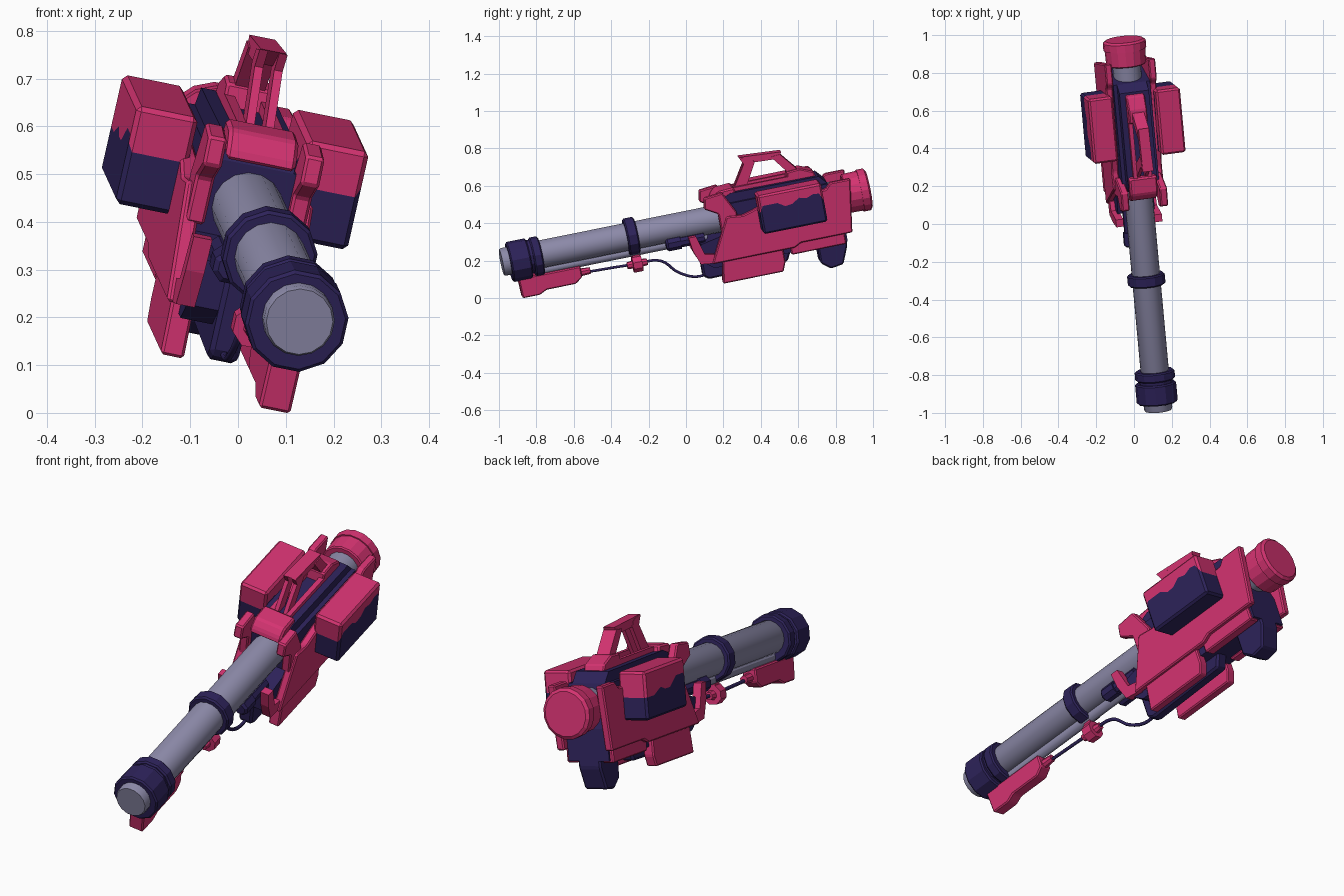
import bpy
import bmesh
from mathutils import Matrix, Vector

cube = bpy.data.objects.get("Cube")
if cube:
    bpy.data.objects.remove(cube, do_unlink=True)

# Tilted frame: u to the side, v along the barrel towards the rear, w up
along = Vector((-.09, .976, .197)).normalized()
up = Vector((.215, -.172, .95))
up = (up - along * up.dot(along)).normalized()
side = along.cross(up)
FRAME = Matrix((side, along, up)).transposed().to_4x4()
FRAME.translation = Vector((.038, 0, .39))


def material(name, color):
    mat = bpy.data.materials.new(name)
    mat.use_nodes = True
    mat.diffuse_color = (*color, 1)
    mat.node_tree.nodes["Principled BSDF"].inputs["Base Color"].default_value = (*color, 1)
    return mat


PINK = material("raspberry pink", (.66, .033, .165))
DARK = material("dark indigo", (.026, .016, .1))
GREY = material("lavender grey", (.26, .25, .39))


def finish(name, bm, *mats, smooth=False):
    bmesh.ops.recalc_face_normals(bm, faces=bm.faces)
    bm.transform(FRAME)
    mesh = bpy.data.meshes.new(name)
    bm.to_mesh(mesh)
    bm.free()
    for mat in mats:
        mesh.materials.append(mat)
    obj = bpy.data.objects.new(name, mesh)
    bpy.context.collection.objects.link(obj)
    if smooth:
        bpy.ops.object.select_all(action="DESELECT")
        obj.select_set(True)
        bpy.context.view_layer.objects.active = obj
        bpy.ops.object.shade_smooth_by_angle()


def prism_mesh(outline, inner, outer, bevel):
    """Side outline of (v, w) points, extruded from u = inner to outer."""
    bm = bmesh.new()
    face = bm.faces.new([bm.verts.new((inner, v, w)) for v, w in outline])
    made = bmesh.ops.extrude_face_region(bm, geom=[face])["geom"]
    moved = [g for g in made if isinstance(g, bmesh.types.BMVert)]
    bmesh.ops.translate(bm, verts=moved, vec=(outer - inner, 0, 0))
    bmesh.ops.recalc_face_normals(bm, faces=bm.faces)
    if bevel:
        bmesh.ops.bevel(bm, geom=bm.edges[:], offset=bevel, segments=1,
                        affect="EDGES", clamp_overlap=True)
    return bm


def prism(name, mat, outline, half, bevel=0):
    finish(name, prism_mesh(outline, -half, half, bevel), mat)


def pair(name, mat, outline, inner, outer, bevel=0):
    for label, s in (("left_", 1), ("right_", -1)):
        finish(label + name, prism_mesh(outline, s * inner, s * outer, bevel), mat)


def rect(v0, v1, w0, w1):
    return [(v0, w0), (v1, w0), (v1, w1), (v0, w1)]


def lathe(name, mat, profile, sides, u=0, w=0, smooth=False):
    """Turn a (v, radius) profile about an axis along v."""
    bm = bmesh.new()
    rings = []
    for v, r in profile:
        turn = [Matrix.Rotation(6.28319 * (i + .5) / sides, 3, "Y") @ Vector((r, 0, 0))
                for i in range(sides)]
        rings.append([bm.verts.new(p + Vector((u, v, w))) for p in turn])
    for a, b in zip(rings, rings[1:]):
        for i in range(sides):
            j = (i + 1) % sides
            bm.faces.new((a[i], a[j], b[j], b[i]))
    bm.faces.new(rings[0])
    bm.faces.new(rings[-1])
    finish(name, bm, mat, smooth=smooth)


def band(name, mat, v0, v1, r, w=0, chamfer=.007):
    lathe(name, mat, [(v0, r - chamfer), (v0 + chamfer, r),
                      (v1 - chamfer, r), (v1, r - chamfer)], 12, w=w)


# Barrel with a bevelled muzzle, and its collars
lathe("barrel", GREY, [(-1.01, .064), (-1.01, .07), (-1, .075), (.88, .075)],
      16, smooth=True)
band("muzzle_collar", DARK, -.97, -.86, .109, -.008)
band("muzzle_neck", DARK, -.87, -.83, .09)
band("muzzle_band", DARK, -.845, -.795, .106, -.006)
band("middle_band", DARK, -.33, -.27, .1)
lathe("under_tube", GREY, [(-.82, .025), (.1, .025)], 12, w=-.085, smooth=True)

# Rear cap
lathe("rear_cap", PINK, [(.865, .1), (.87, .106), (.95, .108), (.95, .114),
                         (.99, .114), (1, .1)], 16, w=-.004)

# Dark central body, roof, keel and rear grip
prism("body", DARK, [(.2, .09), (.78, .09), (.79, .05), (.83, -.1), (.83, -.24),
                     (.1, -.24), (.05, -.2), (.05, -.1), (.2, -.07)], .1)
prism("body_roof", DARK, [(.2, .09), (.22, .125), (.26, .14), (.74, .135), (.78, .09)], .08)
prism("keel", DARK, [(.04, -.12), (.04, -.29), (.07, -.31), (.5, -.3), (.55, -.2)], .032, .01)
prism("rear_grip", DARK, [(.67, -.2), (.67, -.34), (.72, -.38), (.79, -.37),
                          (.83, -.27), (.83, -.2)], .055, .008)
for label, s in (("left_", 1), ("right_", -1)):
    lathe(label + "front_knob", DARK, [(-.13, .025), (-.12, .036), (-.05, .036),
                                       (-.05, .028), (.08, .028)], 8, u=s * .052, w=-.075)

# Pink side armour
pair("side_plate", PINK, [(.17, -.05), (.21, .03), (.3, .02), (.4, .05), (.76, .07),
                          (.79, .1), (.9, .1), (.86, -.19), (.58, -.19), (.54, -.21),
                          (.09, -.21)], .1, .137, .006)
pair("front_arm", PINK, [(.11, .15), (.21, .16), (.27, .04), (.26, -.05), (.17, -.05),
                         (.17, .05), (.1, .09)], .085, .125, .006)
pair("front_hook", PINK, [(-.01, -.045), (.03, -.045), (.06, -.15), (.11, -.16),
                          (.11, -.21), (.03, -.2), (0, -.12)], .085, .125)
pair("lower_fin", PINK, [(.15, -.2), (.13, -.33), (.46, -.33), (.48, -.28), (.48, -.2)],
     .07, .12, .006)
pair("rear_skirt", PINK, rect(.52, .82, -.25, -.18), .06, .115, .006)

# Side pods: pink above a jagged line, dark below
JAGGED = {
    "left_": [(.38, .035), (.4, .075), (.48, .075), (.52, .05), (.56, .055), (.6, .08),
              (.64, .07), (.68, .085), (.71, .08), (.73, .035)],
    "right_": [(.38, .035), (.4, .07), (.46, .07), (.52, .03), (.56, .03), (.6, .045),
               (.66, .02), (.73, .02)],
}


def line_height(line, v):
    for (v0, w0), (v1, w1) in zip(line, line[1:]):
        if v <= v1:
            return w0 + (w1 - w0) * (v - v0) / (v1 - v0)
    return line[-1][1]


for label, s in (("left_", 1), ("right_", -1)):
    line = JAGGED[label]
    bm = prism_mesh(rect(.38, .73, -.08, .133), s * .118, s * .25, .01)
    for (v0, w0), (v1, w1) in zip(line, line[1:]):
        for normal in ((0, 1, 0), (0, w0 - w1, v1 - v0)):
            bmesh.ops.bisect_plane(bm, geom=bm.verts[:] + bm.edges[:] + bm.faces[:],
                                   plane_co=(0, v0, w0), plane_no=normal)
    for face in bm.faces:
        center = face.calc_center_median()
        face.material_index = int(center.z < line_height(line, center.y))
    finish(label + "pod", bm, PINK, DARK)

# Roof collar, rails and carrying handle
prism("roof_collar", PINK, [(.15, .1), (.16, .13), (.19, .16), (.28, .165), (.29, .13)],
      .075, .008)
pair("roof_rail", PINK, rect(.28, .6, .13, .16), .028, .05)
prism("roof_block", PINK, [(.57, .13), (.58, .185), (.65, .19), (.72, .16), (.73, .13)],
      .05, .006)
pair("handle_front_leg", PINK, [(.28, .14), (.36, .27), (.34, .31), (.4, .3),
                                (.42, .27), (.35, .14)], .012, .03)
prism("handle_rear_leg", PINK, [(.51, .28), (.56, .285), (.66, .16), (.6, .16)], .032)
prism("handle_bar", PINK, [(.34, .312), (.57, .296), (.55, .262), (.4, .27)], .028)

# Under-barrel block, coupling and cable
prism("under_block", PINK, [(-.94, -.1), (-.935, -.21), (-.84, -.21), (-.8, -.19),
                            (-.64, -.19), (-.6, -.16), (-.6, -.1)], .034, .006)
lathe("block_plug", PINK, [(-.61, .022), (-.55, .018)], 8, w=-.14)
lathe("cable_coupling", PINK, [(-.35, .018), (-.32, .022), (-.32, .045), (-.27, .045),
                               (-.27, .022), (-.24, .018)], 8, w=-.155)
prism("coupling_mount", PINK, rect(-.315, -.275, -.16, -.07), .016)

curve = bpy.data.curves.new("cable", "CURVE")
curve.dimensions = "3D"
curve.bevel_depth = .008
curve.bevel_resolution = 1
curve.resolution_u = 5
path = [(-.56, -.145), (-.3, -.155), (-.17, -.164), (-.08, -.25), (.02, -.29), (.1, -.27)]
spline = curve.splines.new("BEZIER")
spline.bezier_points.add(len(path) - 1)
for point, (v, w) in zip(spline.bezier_points, path):
    point.co = FRAME @ Vector((0, v, w))
    point.handle_left_type = point.handle_right_type = "AUTO"
curve.materials.append(DARK)
bpy.context.collection.objects.link(bpy.data.objects.new("cable", curve))
